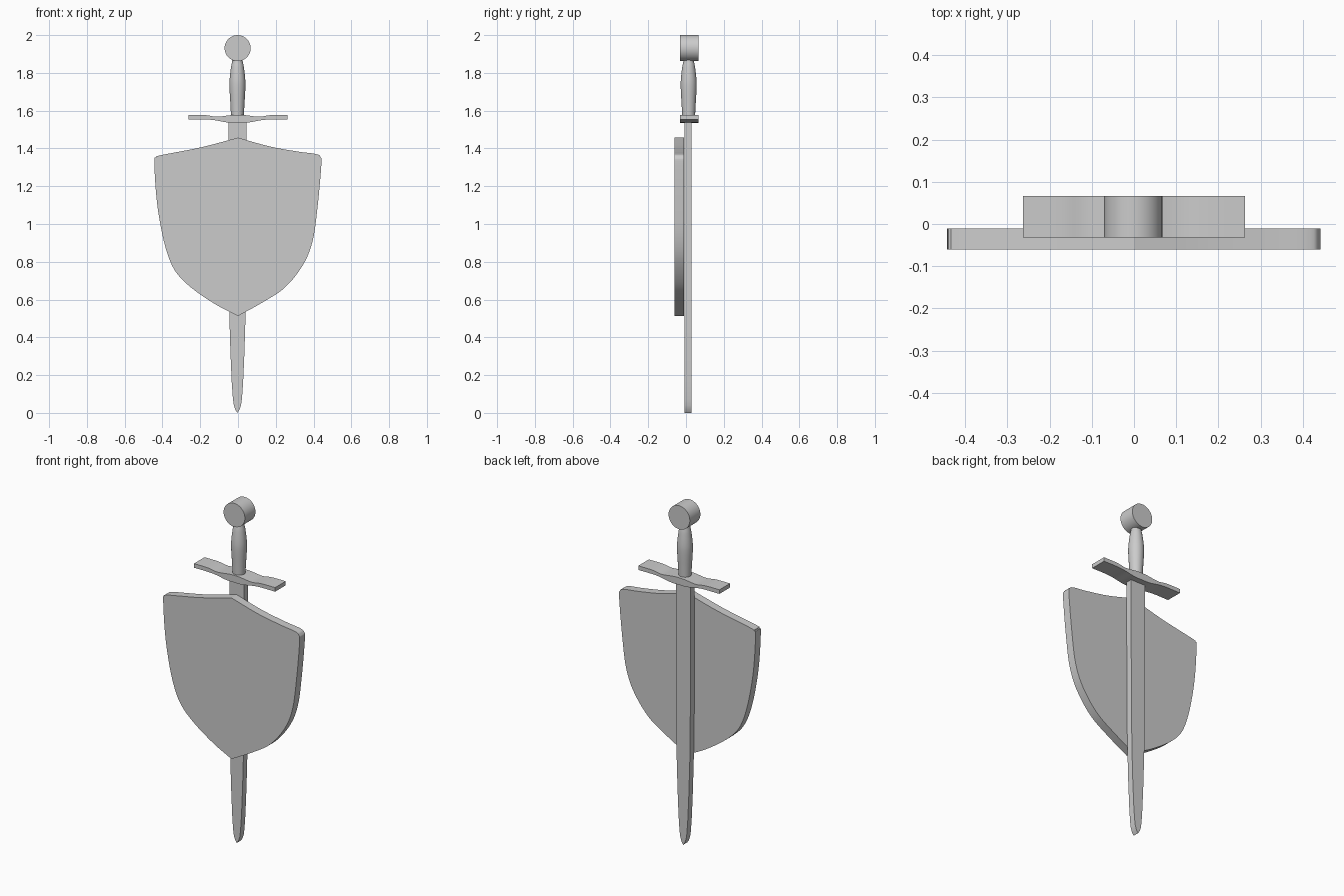
import bpy, bmesh, math
from mathutils import Vector

if "Cube" in bpy.data.objects:
    bpy.data.objects.remove(bpy.data.objects["Cube"])


def smooth_path(pts, steps=5):
    """Catmull-Rom curve through the points, last point left off."""
    p = [Vector(q) for q in pts]
    p = [2 * p[0] - p[1]] + p + [2 * p[-1] - p[-2]]
    out = []
    for a, b, c, d in zip(p, p[1:], p[2:], p[3:]):
        for i in range(steps):
            t = i / steps
            out.append(0.5 * (2 * b + (c - a) * t + (2 * a - 5 * b + 4 * c - d) * t * t
                              + (3 * b - a - 3 * c + d) * t ** 3))
    return out


def finish(name, bm):
    bmesh.ops.recalc_face_normals(bm, faces=bm.faces)
    mesh = bpy.data.meshes.new(name)
    bm.to_mesh(mesh)
    bm.free()
    ob = bpy.data.objects.new(name, mesh)
    bpy.context.collection.objects.link(ob)
    bpy.ops.object.select_all(action='DESELECT')
    ob.select_set(True)
    bpy.context.view_layer.objects.active = ob
    bpy.ops.object.shade_smooth_by_angle(angle=math.radians(30))
    return ob


def plate(name, outline, y0, y1):
    """Extrude an x-z outline from y0 to y1."""
    bm = bmesh.new()
    face = bm.faces.new([bm.verts.new((x, y0, z)) for x, z in outline])
    ext = bmesh.ops.extrude_face_region(bm, geom=[face])
    verts = [v for v in ext['geom'] if isinstance(v, bmesh.types.BMVert)]
    bmesh.ops.translate(bm, verts=verts, vec=(0, y1 - y0, 0))
    return finish(name, bm)


def lathe(name, profile, center, segs=32):
    """Revolve (radius, z) points about a vertical axis."""
    bm = bmesh.new()
    rings = [[bm.verts.new((center[0] + r * math.cos(2 * math.pi * i / segs),
                            center[1] + r * math.sin(2 * math.pi * i / segs), z))
              for i in range(segs)] for r, z in profile]
    for a, b in zip(rings, rings[1:]):
        for i in range(segs):
            j = (i + 1) % segs
            bm.faces.new((a[i], a[j], b[j], b[i]))
    bm.faces.new(rings[0])
    bm.faces.new(rings[-1])
    return finish(name, bm)


def mirrored(half):
    """Close a right-hand half outline with its mirror image."""
    return half + [(-x, z) for x, z in reversed(half) if abs(x) > 1e-6]


# Shield: hand-drawn outline, slightly uneven left to right
edges = [
    [(0, 1.457), (0.17, 1.41), (0.32, 1.383), (0.41, 1.371), (0.437, 1.355),
     (0.441, 1.31), (0.42, 1.08), (0.395, 0.91), (0.345, 0.785), (0.25, 0.665),
     (0.13, 0.585), (0, 0.513)],
    [(0, 0.513), (-0.12, 0.575), (-0.25, 0.665), (-0.335, 0.755), (-0.385, 0.88),
     (-0.42, 1.05), (-0.436, 1.19), (-0.443, 1.335), (-0.435, 1.353),
     (-0.41, 1.364), (-0.2, 1.405), (0, 1.457)],
]
plate("shield", [p for e in edges for p in smooth_path(e)], -0.06, -0.011)

# Blade: tapering flat bar with a pointed tip
plate("blade", [(x - 0.003, z) for x, z in mirrored(
    [(0, 0.0), (0.011, 0.016), (0.019, 0.04), (0.024, 0.075), (0.03, 0.16),
     (0.037, 0.32), (0.043, 0.52), (0.047, 0.9), (0.048, 1.55)])], -0.007, 0.03)

# Crossguard: thin wavy bar, thicker in the middle
upper = smooth_path([(0, 1.578), (0.04, 1.576), (0.11, 1.568), (0.16, 1.575),
                     (0.2, 1.577), (0.263, 1.577)])
lower = smooth_path([(0.263, 1.553), (0.17, 1.553), (0.12, 1.549), (0.06, 1.538),
                     (0.03, 1.536), (0, 1.536)])
half = [tuple(p) for p in upper] + [(0.263, 1.577)] + [tuple(p) for p in lower] + [(0, 1.536)]
plate("crossguard", mirrored(half), -0.032, 0.066)

# Grip: swelling round handle
lathe("grip", smooth_path([(0.034, 1.572), (0.037, 1.63), (0.042, 1.72), (0.041, 1.77),
                           (0.034, 1.83), (0.028, 1.862), (0.027, 1.89)]), (-0.003, 0.014))

# Pommel: short round disc facing front
plate("pommel", [(-0.002 + 0.069 * math.cos(math.pi * i / 24),
                  1.931 + 0.069 * math.sin(math.pi * i / 24)) for i in range(48)],
      -0.032, 0.066)
